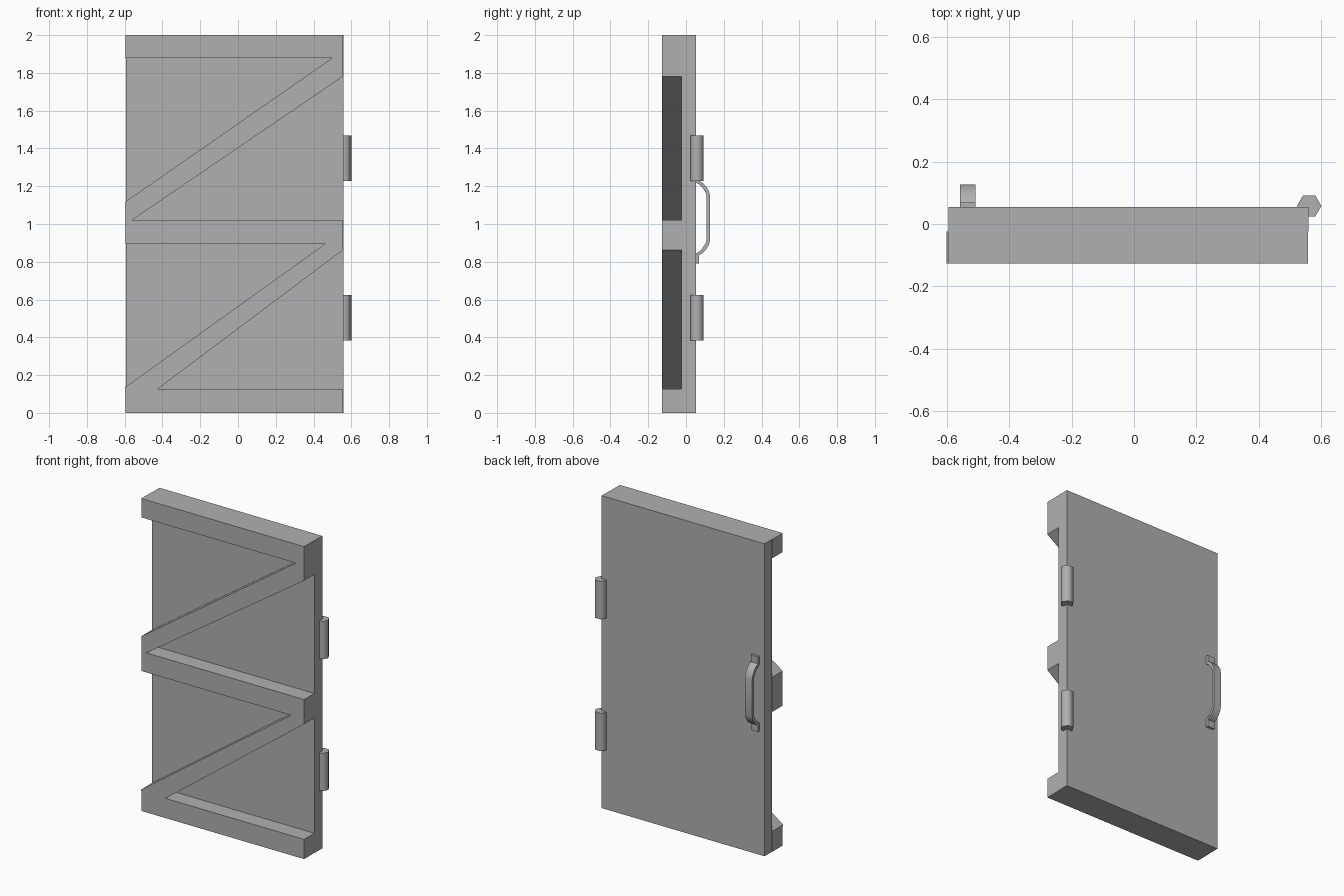
import bpy, bmesh, math

if "Cube" in bpy.data.objects:
    bpy.data.objects.remove(bpy.data.objects["Cube"])

LEFT, RIGHT = -0.596, 0.557
FRONT, PANEL_FRONT, BACK = -0.127, -0.024, 0.054

grey = bpy.data.materials.new("dark_grey")
grey.diffuse_color = (0.434, 0.434, 0.434, 1)
grey.use_nodes = True
grey.node_tree.nodes["Principled BSDF"].inputs["Base Color"].default_value = grey.diffuse_color


def extrude_profile(name, points, direction):
    """Make a solid from a closed 3D outline pushed along direction."""
    bm = bmesh.new()
    face = bm.faces.new([bm.verts.new(p) for p in points])
    geo = bmesh.ops.extrude_face_region(bm, geom=[face])["geom"]
    verts = [g for g in geo if isinstance(g, bmesh.types.BMVert)]
    bmesh.ops.translate(bm, verts=verts, vec=direction)
    bmesh.ops.recalc_face_normals(bm, faces=bm.faces)
    mesh = bpy.data.meshes.new(name)
    bm.to_mesh(mesh)
    bm.free()
    mesh.materials.append(grey)
    obj = bpy.data.objects.new(name, mesh)
    bpy.context.collection.objects.link(obj)
    return obj


def smooth(obj, degrees):
    bpy.ops.object.select_all(action='DESELECT')
    obj.select_set(True)
    bpy.context.view_layer.objects.active = obj
    bpy.ops.object.shade_smooth_by_angle(angle=math.radians(degrees))


# flat door panel
panel = [(-0.594, 0), (0.559, 0), (0.559, 2), (-0.594, 2)]
extrude_profile("door_panel", [(x, PANEL_FRONT, z) for x, z in panel],
                (0, BACK - PANEL_FRONT, 0))

# zigzag bracing on the front: three rails joined by two diagonals
brace = [(RIGHT, 2), (LEFT, 2), (LEFT, 1.879), (0.499, 1.879),
         (LEFT, 1.118), (LEFT, 0.896), (0.462, 0.896), (-0.6, 0.134),
         (LEFT, 0.126), (LEFT, 0), (RIGHT, 0), (RIGHT, 0.126),
         (-0.425, 0.126), (RIGHT, 0.863), (RIGHT, 1.021),
         (-0.56, 1.021), (RIGHT, 1.782)]
extrude_profile("front_brace", [(x, FRONT, z) for x, z in brace],
                (0, PANEL_FRONT - FRONT, 0))

# hexagonal hinge barrels on the back right edge
for label, z in (("lower", 0.504), ("upper", 1.348)):
    bpy.ops.mesh.primitive_cylinder_add(vertices=6, radius=0.039, depth=0.242,
                                        location=(0.561, 0.058, z),
                                        rotation=(0, 0, math.radians(30)))
    hinge = bpy.context.object
    hinge.name = label + "_hinge"
    hinge.data.materials.append(grey)
    smooth(hinge, 65)

# pull handle: bent strip with flat feet, mirrored about its middle
MID = 1.032
outer = [(BACK, 0.792), (0.069, 0.792), (0.069, 0.836), (0.088, 0.845),
         (0.107, 0.866), (0.122, 0.892), (0.127, 0.914)]
inner = [(0.109, 0.914), (0.104, 0.898), (0.09, 0.876), (0.073, 0.856),
         (BACK, 0.846)]


def flip(points):
    return [(y, 2 * MID - z) for y, z in reversed(points)]


profile = outer + flip(outer) + flip(inner) + inner
handle = extrude_profile("pull_handle", [(-0.558, y, z) for y, z in profile],
                         (0.051, 0, 0))
smooth(handle, 35)
